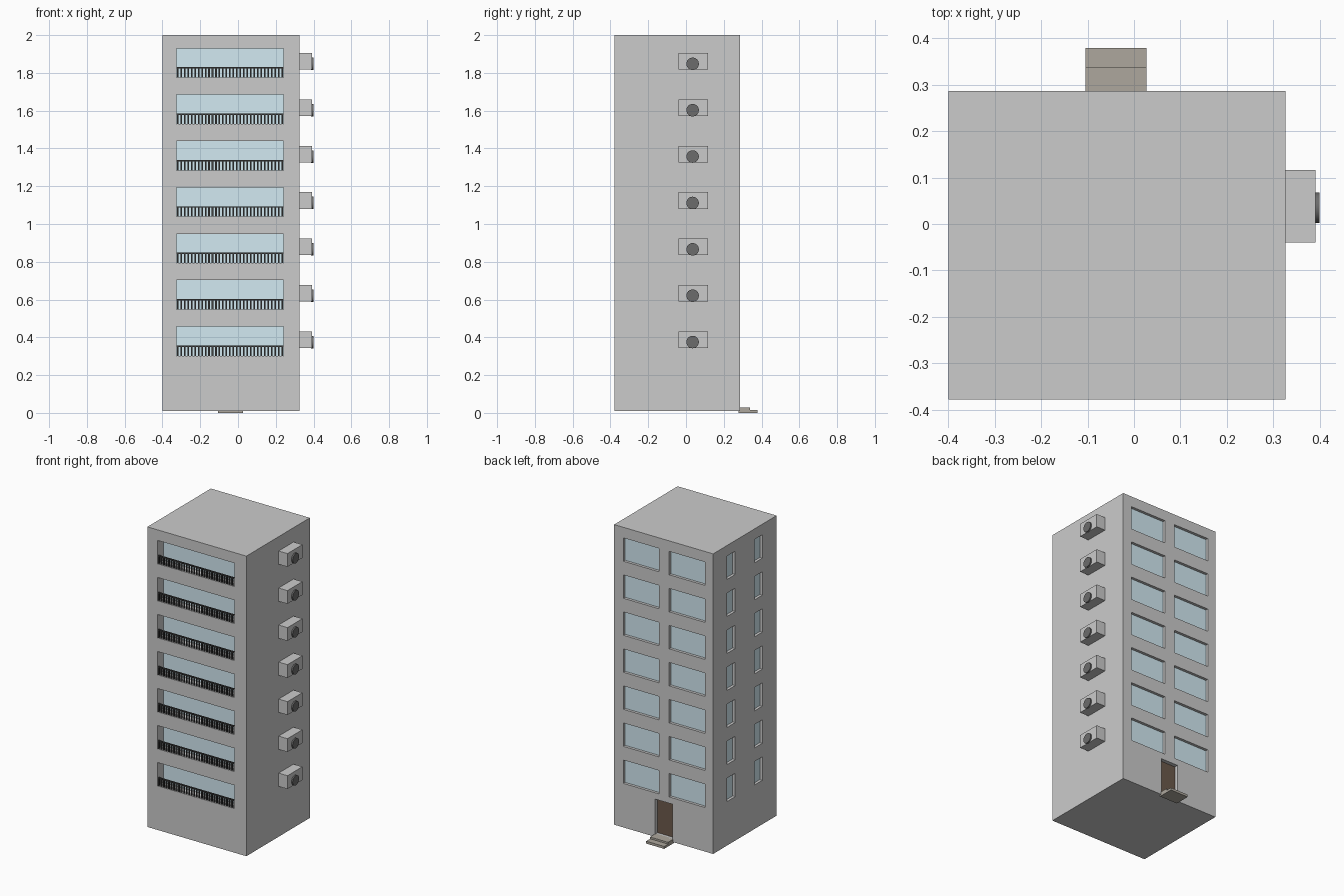
import bpy, bmesh, math
from mathutils import Matrix, Vector

if "Cube" in bpy.data.objects:
    bpy.data.objects.remove(bpy.data.objects["Cube"])

X0, X1, Y0, Y1 = -0.40, 0.326, -0.378, 0.287
FLOORS, STEP, SILL, HEAD = 7, 0.2455, 0.302, 0.457


def material(name, rgb):
    m = bpy.data.materials.new(name)
    m.diffuse_color = (*rgb, 1)
    m.use_nodes = True
    m.node_tree.nodes["Principled BSDF"].inputs["Base Color"].default_value = m.diffuse_color
    return m


def add_box(bm, x0, x1, y0, y1, z0, z1):
    mat = Matrix.Translation(((x0 + x1) / 2, (y0 + y1) / 2, (z0 + z1) / 2))
    mat = mat @ Matrix.Diagonal((x1 - x0, y1 - y0, z1 - z0, 1))
    bmesh.ops.create_cube(bm, size=1, matrix=mat)


def boxes(name, items, mat=None):
    bm = bmesh.new()
    for b in items:
        add_box(bm, *b)
    return finish(name, bm, mat)


def finish(name, bm, mat=None):
    me = bpy.data.meshes.new(name)
    bm.to_mesh(me)
    bm.free()
    ob = bpy.data.objects.new(name, me)
    bpy.context.collection.objects.link(ob)
    if mat:
        me.materials.append(mat)
    return ob


glass = material("glass", (0.65, 0.82, 0.89))
black = material("black_metal", (0.05, 0.05, 0.05))
dark = material("fan_dark", (0.15, 0.15, 0.15))
wood = material("door_brown", (0.15, 0.10, 0.07))
stone = material("step_stone", (0.42, 0.39, 0.34))

BX0, BX1, BD = -0.325, 0.24, 0.065          # balcony width and depth
BACK = [(-0.004, 0.259), (-0.341, -0.078)]  # rear window spans in x
SIDE = [(0.056, 0.14), (-0.228, -0.144)]    # left window spans in y
WD = 0.02                                   # window recess depth
DX0, DX1, DZ0, DZ1 = -0.105, 0.027, 0.028, 0.26

cuts, balcony_glass, windows, bars, rails, units = [], [], [], [], [], []
fan_bm = bmesh.new()
for f in range(FLOORS):
    a, b = SILL + f * STEP, HEAD + f * STEP
    # balcony recess, glazing and railing
    cuts.append((BX0, BX1, Y0 - 0.05, Y0 + BD, a, b))
    balcony_glass.append((BX0, BX1, Y0 + BD - 0.003, Y0 + BD + 0.01, a, b))
    n = 31
    for i in range(n):
        x = BX0 + 0.005 + (BX1 - BX0 - 0.01) * i / (n - 1)
        bars.append((x - 0.004, x + 0.004, Y0 + 0.003, Y0 + 0.011, a, a + 0.05))
    rails.append((BX0, BX1, Y0 + 0.002, Y0 + 0.012, a + 0.048, a + 0.055))
    # rear and left windows
    for p, q in BACK:
        cuts.append((p, q, Y1 - WD, Y1 + 0.05, a, b))
        windows.append((p, q, Y1 - WD - 0.01, Y1 - WD + 0.002, a, b))
    for p, q in SIDE:
        cuts.append((X0 - 0.05, X0 + WD, p, q, a, b))
        windows.append((X0 + WD - 0.002, X0 + WD + 0.01, p, q, a, b))
    # air conditioner housing and fan
    z = 0.387 + f * STEP
    units.append((X1 - 0.005, 0.391, -0.04, 0.116, z - 0.043, z + 0.045))
    bmesh.ops.create_cone(
        fan_bm, cap_ends=True, segments=32, radius1=0.033, radius2=0.033, depth=0.014,
        matrix=Matrix.Translation((0.393, 0.035, z - 0.012)) @ Matrix.Rotation(math.pi / 2, 4, 'Y'))

# door opening
cuts.append((DX0 + 0.002, DX1 - 0.002, Y1 - 0.03, Y1 + 0.05, DZ0, DZ1))

# building shell with the openings cut out
body = boxes("building_body", [(X0, X1, Y0, Y1, 0.01, 2.0)])
cutter = boxes("opening_cutter", cuts)
cutter.hide_render = True
mod = body.modifiers.new("openings", 'BOOLEAN')
mod.operation, mod.solver, mod.object = 'DIFFERENCE', 'EXACT', cutter
bpy.context.view_layer.objects.active = body
body.select_set(True)
bpy.ops.object.modifier_apply(modifier=mod.name)
bpy.data.objects.remove(cutter, do_unlink=True)

boxes("balcony_glazing", balcony_glass, glass)
boxes("window_panes", windows, glass)
boxes("railing_bars", bars, black)
boxes("railing_top_rails", rails, black)
boxes("air_conditioner_housings", units)
fans = finish("air_conditioner_fans", fan_bm, dark)
bpy.ops.object.select_all(action='DESELECT')
fans.select_set(True)
bpy.context.view_layer.objects.active = fans
bpy.ops.object.shade_smooth_by_angle()

# entrance door and steps
boxes("entrance_door", [(DX0, DX1, Y1 - 0.04, Y1 - 0.025, DZ0, DZ1)], wood)
boxes("entrance_steps", [(DX0, DX1, Y1 - 0.01, 0.338, 0.014, 0.028),
                         (DX0, DX1, Y1 - 0.01, 0.379, 0.0, 0.016)], stone)
